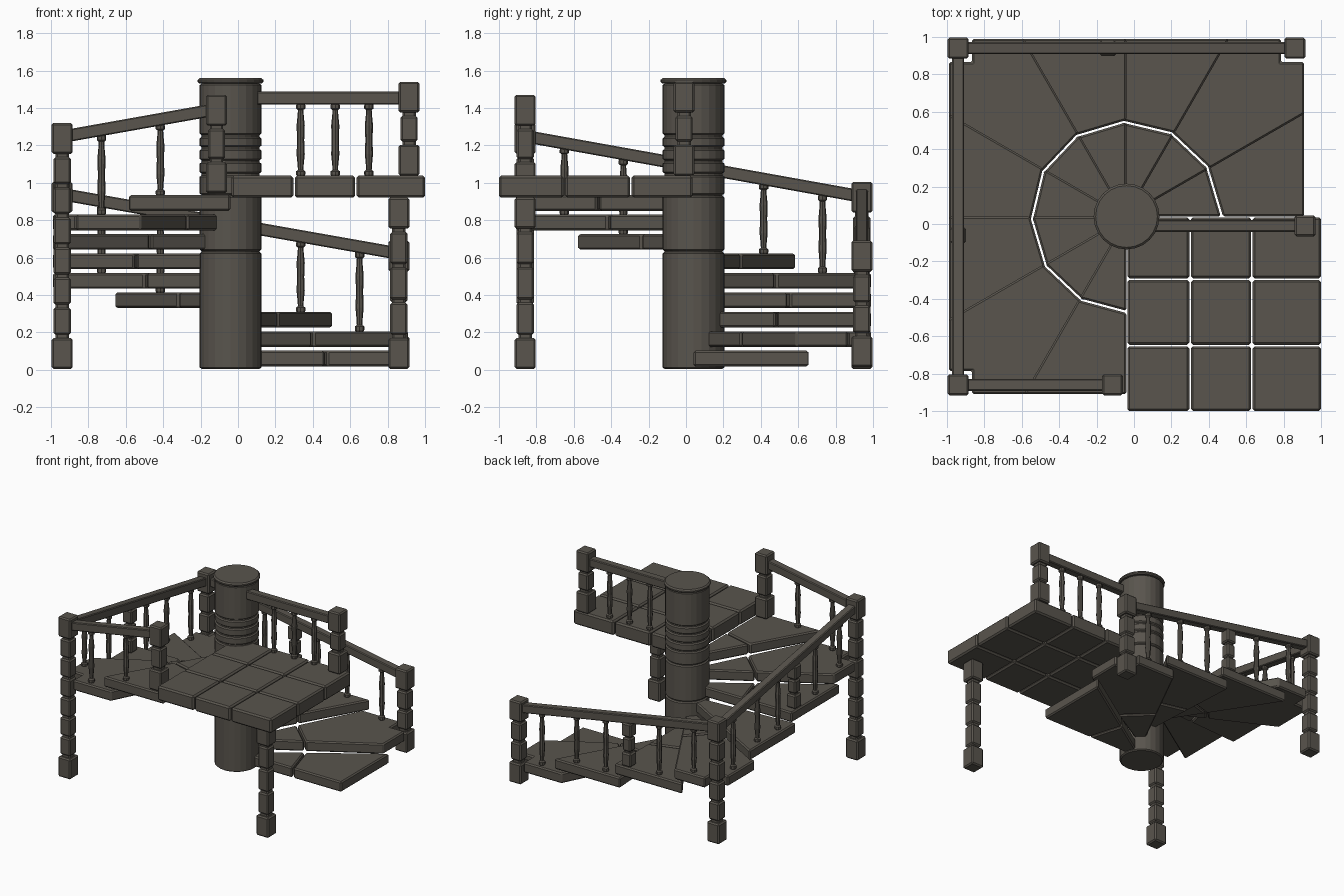
import bpy
import bmesh
from math import cos, sin, tan, radians, pi
from mathutils import Vector

if "Cube" in bpy.data.objects:
    bpy.data.objects.remove(bpy.data.objects["Cube"], do_unlink=True)

STONE = (0.100, 0.090, 0.075, 1)
mat = bpy.data.materials.new("dark_stone")
mat.use_nodes = True
mat.diffuse_color = STONE
mat.node_tree.nodes["Principled BSDF"].inputs["Base Color"].default_value = STONE

CX, CY = -0.04, 0.04      # column axis
H = 0.95                  # half width of the stair square
EDGE = H - 0.05           # rail and corner post line
RISE, FIRST, THICK = 0.104, 0.018, 0.084
DECK_Z, DECK_TOP = 0.92, 1.038


def finish(name, bm, bevel=0.0):
    bmesh.ops.recalc_face_normals(bm, faces=bm.faces)
    me = bpy.data.meshes.new(name)
    bm.to_mesh(me)
    bm.free()
    me.materials.append(mat)
    ob = bpy.data.objects.new(name, me)
    bpy.context.collection.objects.link(ob)
    if bevel:
        mod = ob.modifiers.new("bevel", 'BEVEL')
        mod.width = bevel
        mod.segments = 1
        mod.limit_method = 'ANGLE'
    return ob


def add_prism(bm, points, z0, z1):
    face = bm.faces.new([bm.verts.new((x, y, z0)) for x, y in points])
    new = bmesh.ops.extrude_face_region(bm, geom=[face])["geom"]
    for v in new:
        if isinstance(v, bmesh.types.BMVert):
            v.co.z = z1


def add_block(bm, x, y, w, z0, z1):
    h = w / 2
    add_prism(bm, [(x - h, y - h), (x + h, y - h), (x + h, y + h), (x - h, y + h)], z0, z1)


def lathe(name, profile, x, y, sides):
    bm = bmesh.new()
    rings = [[bm.verts.new((x + r * cos(2 * pi * i / sides), y + r * sin(2 * pi * i / sides), z))
              for i in range(sides)] for r, z in profile]
    for low, high in zip(rings, rings[1:]):
        for i in range(sides):
            j = (i + 1) % sides
            bm.faces.new((low[i], low[j], high[j], high[i]))
    bm.faces.new(rings[0])
    bm.faces.new(rings[-1])
    return finish(name, bm)


def polar(a, r):
    return (CX + r * cos(radians(a)), CY + r * sin(radians(a)))


def on_square(a):
    return polar(a, H / max(abs(cos(radians(a))), abs(sin(radians(a)))))


def step_top(i):
    return FIRST + RISE * i + THICK


# Central column: drums separated by grooves, with a cap
R = 0.165
profile = []
for z0, z1 in [(0.005, 0.63), (0.635, 0.93), (0.935, 1.04), (1.05, 1.11),
               (1.12, 1.18), (1.19, 1.245), (1.255, 1.53)]:
    profile += [(R - 0.01, z0), (R, z0 + 0.008), (R, z1 - 0.008), (R - 0.01, z1)]
profile += [(R + 0.004, 1.532), (R + 0.011, 1.54), (R + 0.011, 1.55), (R, 1.56)]
lathe("column", profile, CX, CY, 24)

# Winding steps: an inner and an outer slab, notched round the corner posts
SPLIT, GAP, NOTCH = 0.51, 0.006, H - 0.125
for i in range(9):
    a0, a1 = 30 * i, 30 * (i + 1) + (3.2 if i < 8 else 0)
    z1 = step_top(i)
    bm = bmesh.new()
    add_prism(bm, [polar(a0, 0.1), polar(a0, SPLIT - GAP),
                   polar(a1, SPLIT - GAP), polar(a1, 0.1)], z1 - THICK, z1)
    outer = [polar(a0, SPLIT + GAP), on_square(a0)]
    if i % 3 == 1:
        for u, v in [(H, NOTCH), (NOTCH, NOTCH), (NOTCH, H)]:
            for _ in range(i // 3):
                u, v = -v, u
            outer.append((CX + u, CY + v))
    outer += [on_square(a1), polar(a1, SPLIT + GAP)]
    add_prism(bm, outer, z1 - THICK, z1)
    finish(f"step_{i + 1}", bm, 0.01)

# Landing of nine slabs
cuts_x = [-0.04, 0.3, 0.63, 1.004]
cuts_y = [-1.004, -0.65, -0.295, 0.04]
bm = bmesh.new()
g = 0.004
for xa, xb in zip(cuts_x, cuts_x[1:]):
    for ya, yb in zip(cuts_y, cuts_y[1:]):
        add_prism(bm, [(xa + g, ya + g), (xb - g, ya + g), (xb - g, yb - g), (xa + g, yb - g)],
                  DECK_Z, DECK_TOP)
finish("landing", bm, 0.012)


# Posts: wide end blocks, narrower blocks between, joined by a thin core
def post(name, x, y, z0, z1, middle, wide=0.112, narrow=0.092, end=0.165, gap=0.018):
    bm = bmesh.new()
    add_block(bm, x, y, wide, z0, z0 + end)
    add_block(bm, x, y, wide, z1 - end, z1)
    pitch = (z1 - z0 - 2 * end - gap) / max(middle, 1)
    for k in range(middle):
        base = z0 + end + gap + pitch * k
        add_block(bm, x, y, narrow, base, base + pitch - gap)
    add_block(bm, x, y, narrow - 0.02, z0 + 0.05, z1 - 0.05)
    finish(name, bm, 0.01)


post("back_right_post", CX + EDGE, CY + EDGE, 0.015, 0.69, 2)
post("back_left_post", CX - EDGE, CY + EDGE, 0.005, 1.005, 4)
post("front_left_post", CX - EDGE, CY - EDGE, 0.005, 1.32, 6)
post("landing_support", CX + EDGE, CY - EDGE, 0.005, 0.92, 3)
post("stair_head_post", -0.115, CY - EDGE, 0.945, 1.47, 1)
post("landing_post", 0.915, -0.01, DECK_TOP, 1.54, 1)


# Handrails: slanted bars with upright ends
def rail(name, a, b):
    a, b = Vector(a), Vector(b)
    side = (b - a).cross(Vector((0, 0, 1))).normalized() * 0.032
    up = Vector((0, 0, 0.034))
    bm = bmesh.new()
    ends = [[bm.verts.new(p + s * side + t * up)
             for s, t in [(-1, -1), (1, -1), (1, 1), (-1, 1)]] for p in (a, b)]
    for i in range(4):
        j = (i + 1) % 4
        bm.faces.new((ends[0][i], ends[0][j], ends[1][j], ends[1][i]))
    bm.faces.new(ends[0])
    bm.faces.new(ends[1])
    finish(name, bm, 0.006)


# Balusters: turned spindles with end collars
def baluster(name, x, y, z0, z1):
    shape = [(0.022, 0), (0.025, 0.015), (0.025, 0.06), (0.015, 0.08), (0.016, 0.14), (0.022, 0.3)]
    shape += [(0.019, 0.5)] + [(r, 1 - t) for r, t in reversed(shape)]
    lathe(name, [(r, z0 + t * (z1 - z0)) for r, t in shape], x, y, 8)


# Each flight: rail from offset u0 to u1 along its side, with spindles on the steps
def flight(name, along, u0, za, u1, zb, spindles, middle=None):
    rail(name + "_rail", (*along(u0), za), (*along(u1), zb))

    def under(u):
        return za + (zb - za) * (u - u0) / (u1 - u0) - 0.03
    for k, (u, step) in enumerate(spindles):
        baluster(f"{name}_baluster_{k + 1}", *along(u), step_top(step), under(u))
    if middle:
        u, step = middle
        post(name + "_middle_post", *along(u), step_top(step), under(u), 1,
             0.085, 0.072, 0.11, 0.012)


side_spots = [0.69, 0.375, 0.11, -0.375, -0.69]
flight("back", lambda u: (CX + u, CY + EDGE), 0.85, 0.63, -0.85, 0.93,
       list(zip(side_spots, [1, 2, 2, 3, 4])), (-0.1, 3))
flight("left", lambda u: (CX - EDGE, CY + u), 0.85, 0.935, -0.85, 1.24,
       list(zip(side_spots, [4, 5, 5, 6, 7])), (-0.1, 6))
flight("front", lambda u: (CX + u, CY - EDGE), -0.85, 1.255, -0.12, 1.385,
       [(-0.69, 7), (-0.375, 8)])

# Landing balustrade
rail("landing_rail", (0.1, -0.01, 1.453), (0.87, -0.01, 1.453))
for k, x in enumerate([0.335, 0.52, 0.7]):
    baluster(f"landing_baluster_{k + 1}", x, -0.01, DECK_TOP, 1.42)
